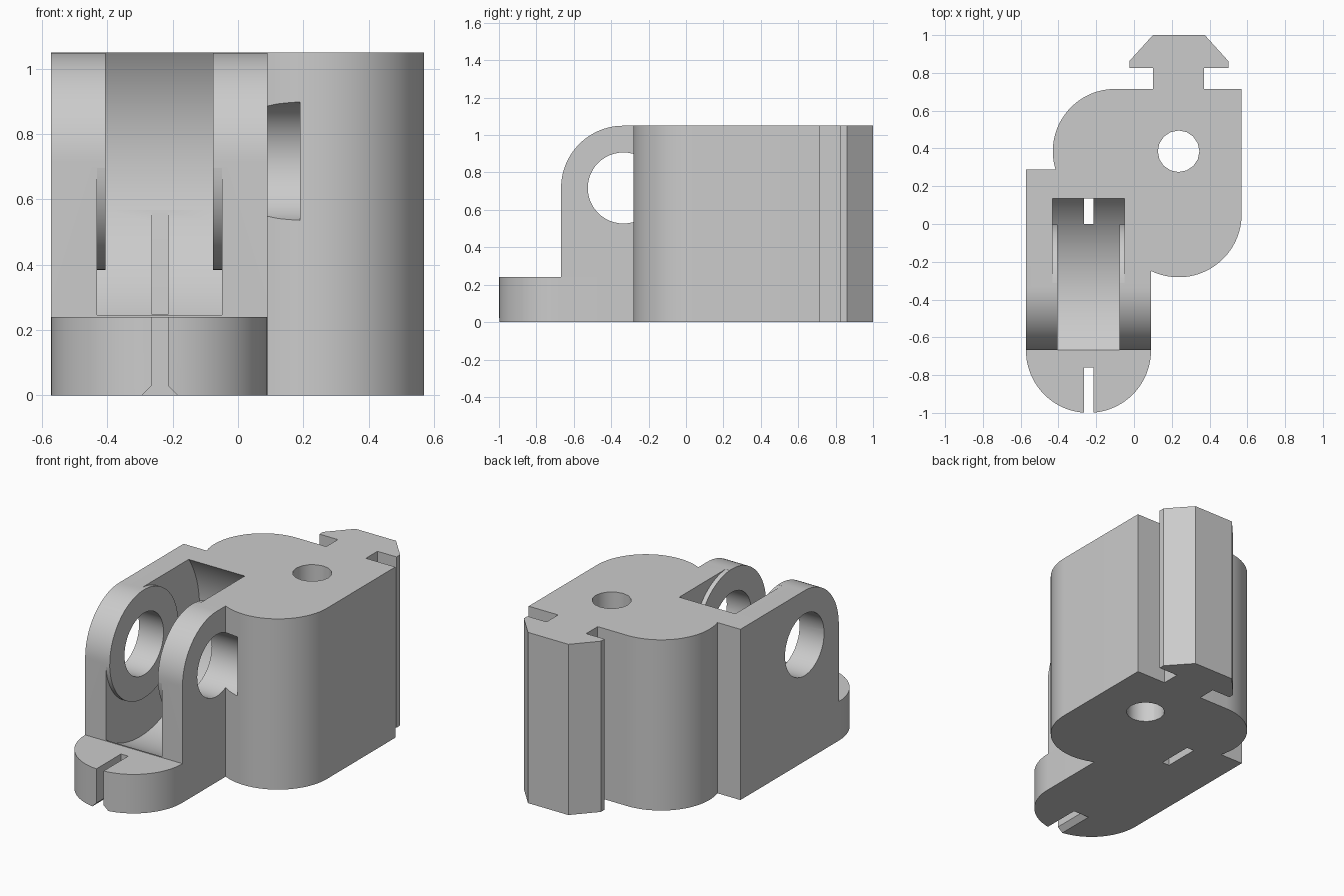
import bpy, bmesh, math
from mathutils import Vector

if "Cube" in bpy.data.objects:
    bpy.data.objects.remove(bpy.data.objects["Cube"])

H = 1.05                       # overall height
X0, X1 = -0.572, 0.09          # outer sides of the hinge lug
PY, PZ = -0.335, 0.717         # hinge pin axis (y, z)
R_EAR, R_PIN, R_CUT = 0.333, 0.19, 0.577

grey = bpy.data.materials.new("light grey")
grey.diffuse_color = (0.6, 0.6, 0.6, 1)
grey.use_nodes = True
grey.node_tree.nodes["Principled BSDF"].inputs["Base Color"].default_value = grey.diffuse_color


def arc(cx, cy, r, a0, a1, n):
    return [(cx + r * math.cos(math.radians(a0 + (a1 - a0) * i / n)),
             cy + r * math.sin(math.radians(a0 + (a1 - a0) * i / n))) for i in range(n + 1)]


def finish(name, bm):
    bmesh.ops.recalc_face_normals(bm, faces=bm.faces)
    me = bpy.data.meshes.new(name)
    bm.to_mesh(me)
    bm.free()
    me.materials.append(grey)
    ob = bpy.data.objects.new(name, me)
    bpy.context.collection.objects.link(ob)
    return ob


def place(axis, u, v, t):
    return {"z": (u, v, t), "x": (t, u, v), "y": (u, t, v)}[axis]


def prism(name, pts, axis, lo, hi):
    """Extrude a flat outline along an axis."""
    bm = bmesh.new()
    face = bm.faces.new([bm.verts.new(place(axis, u, v, lo)) for u, v in pts])
    new = bmesh.ops.extrude_face_region(bm, geom=[face])["geom"]
    shift = Vector(place(axis, 0, 0, hi - lo))
    bmesh.ops.translate(bm, vec=shift, verts=[g for g in new if isinstance(g, bmesh.types.BMVert)])
    return finish(name, bm)


def circle(cx, cy, r, n):
    return arc(cx, cy, r, 0, 360, n)[:-1]


def washer(name, inner, outer, lo, hi):
    """Ring along x between two outlines with equal point counts."""
    bm = bmesh.new()
    loops = [[bm.verts.new((x, y, z)) for y, z in pts]
             for x, pts in ((lo, inner), (lo, outer), (hi, outer), (hi, inner))]
    n = len(inner)
    for k in range(4):
        a, b = loops[k], loops[(k + 1) % 4]
        for i in range(n):
            j = (i + 1) % n
            bm.faces.new((a[i], a[j], b[j], b[i]))
    return finish(name, bm)


def combine(target, tool, op):
    mod = target.modifiers.new(op.lower(), "BOOLEAN")
    mod.operation, mod.solver, mod.object = op, "EXACT", tool
    bpy.context.view_layer.objects.active = target
    bpy.ops.object.modifier_apply(modifier=mod.name)
    bpy.data.objects.remove(tool)


# Main block with two rounded corners
block = prism("hinge_bracket",
              [(0.57, 0.715)] + arc(-0.1, 0.385, 0.33, 90, 200, 28)
              + arc(0.236, 0.052, 0.334, 240, 360, 30), "z", 0, H)

# Hinge lug with rounded upper front
lug = prism("hinge_lug", [(0.288, 0), (0.288, H)]
            + arc(PY, PZ, R_EAR, 90, 180, 24) + [(PY - R_EAR, 0)], "x", X0, X1)

# Rounded toe plate
mid, half = (X0 + X1) / 2, (X1 - X0) / 2
toe = prism("toe_plate", [(X1, -0.4), (X0, -0.4)]
            + arc(mid, -1 + half, half, 180, 360, 40), "z", 0, 0.24)

# Dovetail tongue at the back
tongue = prism("dovetail_tongue",
               [(0.1, 0.6), (0.1, 0.827), (-0.025, 0.827), (-0.025, 0.862), (0.1, 1.0),
                (0.375, 1.0), (0.5, 0.862), (0.5, 0.827), (0.37, 0.827), (0.37, 0.6)], "z", 0, H)

for part in (lug, toe, tongue):
    combine(block, part, "UNION")

# Round recess between the ears, leaving raised bosses around the pin
N = 96
outer = circle(PY, PZ, R_CUT, N)
inner = [(PY + r * math.cos(2 * math.pi * i / N), PZ + r * math.sin(2 * math.pi * i / N))
         for i in range(N) for r in [R_EAR + 0.04 if N // 4 <= i <= N // 2 else R_EAR]]
cutters = [
    prism("recess_cut", outer, "x", -0.405, -0.077),
    washer("left_boss_cut", inner, outer, -0.431, -0.403),
    washer("right_boss_cut", inner, outer, -0.079, -0.049),
    # Pin hole running a little into the block
    prism("pin_hole_cut", circle(PY, PZ, R_PIN, 48), "x", -0.7, 0.19),
    # Vertical screw hole
    prism("screw_hole_cut", circle(0.236, 0.385, 0.11, 16), "z", -0.1, 1.2),
    # Slit through the recess floor
    prism("floor_slit_cut", [(-0.264, 0), (-0.215, 0), (-0.215, 0.222), (-0.264, 0.222)],
          "z", -0.1, 0.862),
    # Toe slot, flared at the bottom
    prism("toe_slot_cut", [(-0.264, 0.3), (-0.264, 0.03), (-0.304, -0.01),
                           (-0.175, -0.01), (-0.215, 0.03), (-0.215, 0.3)], "y", -1.1, -0.76),
]
for cutter in cutters:
    combine(block, cutter, "DIFFERENCE")

# Smooth curved walls, keep edges sharp
bpy.ops.object.select_all(action="DESELECT")
block.select_set(True)
bpy.context.view_layer.objects.active = block
bpy.ops.object.shade_smooth_by_angle(angle=math.radians(30))
